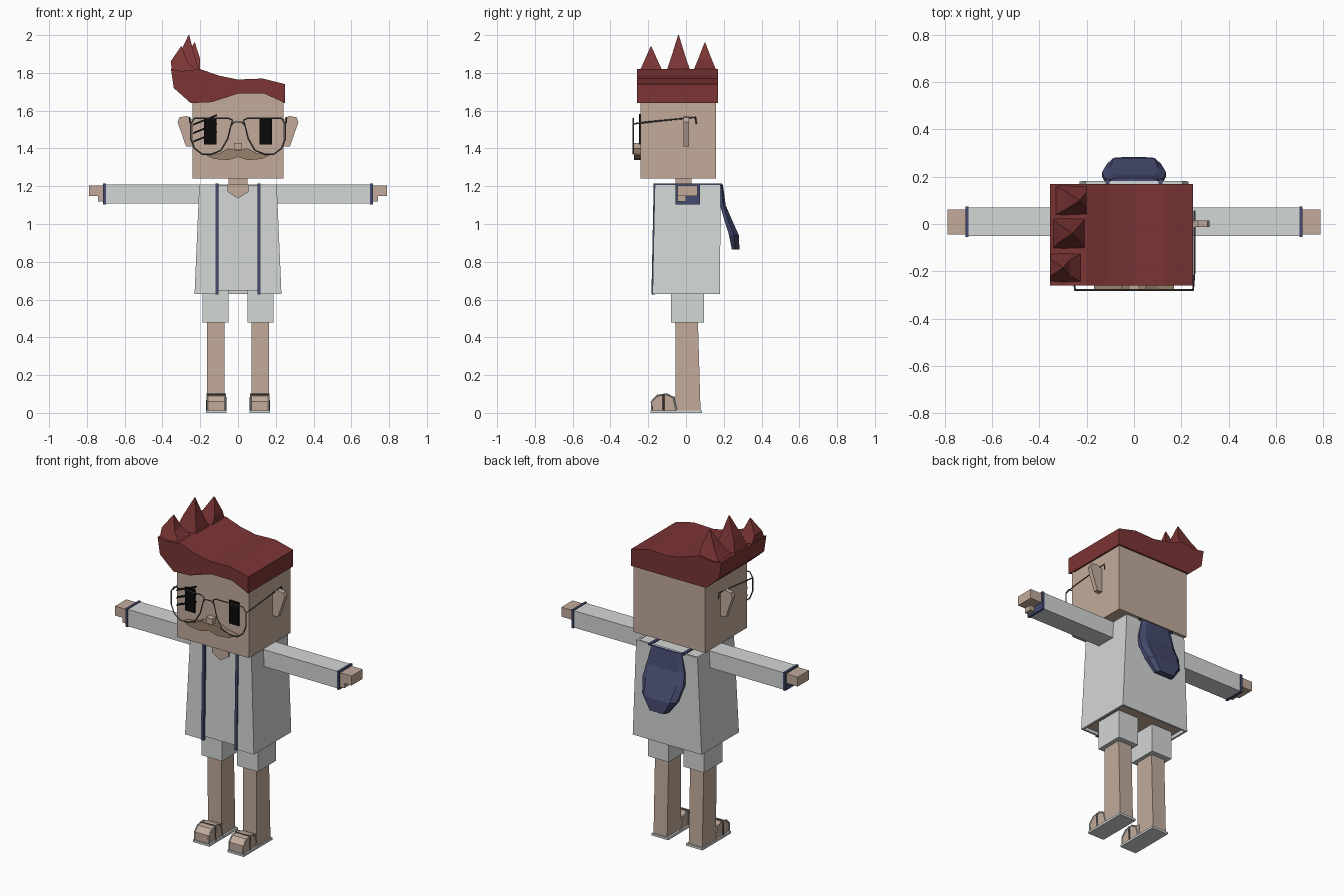
import bpy, bmesh

cube = bpy.data.objects.get("Cube")
if cube:
    bpy.data.objects.remove(cube, do_unlink=True)


def material(name, rgb):
    m = bpy.data.materials.new(name)
    m.use_nodes = True
    m.diffuse_color = (*rgb, 1)
    m.node_tree.nodes["Principled BSDF"].inputs["Base Color"].default_value = (*rgb, 1)
    return m


SKIN = material("skin", (0.54, 0.41, 0.33))
CLOTH = material("pale_cloth", (0.65, 0.68, 0.67))
HAIR = material("red_hair", (0.2, 0.035, 0.035))
BLUE = material("navy_trim", (0.06, 0.07, 0.16))
BROWN = material("moustache_brown", (0.32, 0.22, 0.15))
BLACK = material("black", (0.003, 0.003, 0.003))
WIRE = material("grey_wire", (0.1, 0.1, 0.095))


def loft(name, rings, *mats):
    """Join equal-length rings of points and cap both ends."""
    bm = bmesh.new()
    loops = [[bm.verts.new(p) for p in ring] for ring in rings]
    for a, b in zip(loops, loops[1:]):
        for i in range(len(a)):
            j = (i + 1) % len(a)
            bm.faces.new((a[i], a[j], b[j], b[i]))
    bm.faces.new(loops[0])
    bm.faces.new(loops[-1])
    bmesh.ops.recalc_face_normals(bm, faces=bm.faces)
    me = bpy.data.meshes.new(name)
    bm.to_mesh(me)
    bm.free()
    for m in mats:
        me.materials.append(m)
    ob = bpy.data.objects.new(name, me)
    bpy.context.collection.objects.link(ob)
    return ob


def rect(x0, x1, y0, y1, z):
    return [(x0, y0, z), (x1, y0, z), (x1, y1, z), (x0, y1, z)]


def box(name, x, y, z, *mats):
    return loft(name, [rect(*x, *y, z[0]), rect(*x, *y, z[1])], *mats)


def slab(name, outline, y0, y1, mat):
    """Extrude an x/z outline along y."""
    return loft(name, [[(x, y, z) for x, z in outline] for y in (y0, y1)], mat)


def wire(name, points, radius, mat, closed=False):
    cu = bpy.data.curves.new(name, "CURVE")
    cu.dimensions = "3D"
    cu.bevel_depth = radius
    cu.bevel_resolution = 0
    sp = cu.splines.new("POLY")
    sp.points.add(len(points) - 1)
    for p, co in zip(sp.points, points):
        p.co = (*co, 1)
    sp.use_cyclic_u = closed
    cu.materials.append(mat)
    ob = bpy.data.objects.new(name, cu)
    bpy.context.collection.objects.link(ob)


def sided(s, a, b):
    return tuple(sorted((s * a, s * b)))


# Head and neck
box("head", (-0.24, 0.24), (-0.24, 0.16), (1.24, 1.74), SKIN)
box("neck", (-0.05, 0.05), (-0.055, 0.03), (1.18, 1.25), SKIN)

# Hair: swept cap with a wavy fringe and a straight back edge
top = [(0.25, 1.74), (0.13, 1.77), (0, 1.765), (-0.1, 1.785), (-0.2, 1.82),
       (-0.3, 1.81), (-0.355, 1.82), (-0.34, 1.72), (-0.25, 1.64)]
fringe = [(-0.14, 1.645), (0, 1.69), (0.14, 1.69), (0.25, 1.64)]
straight = [(x, 1.64) for x, z in fringe]
loft("hair", [[(x, y, z) for x, z in top + edge] for y, edge in
              ((-0.26, fringe), (-0.235, fringe), (-0.22, straight), (0.17, straight))], HAIR)
for yc, tip_x, tip_z in ((-0.185, -0.3, 1.94), (-0.04, -0.26, 2.0), (0.1, -0.23, 1.96)):
    mid = 1.8 + 0.45 * (tip_z - 1.8)
    loft("hair_spike", [rect(-0.35, -0.2, yc - 0.07, yc + 0.07, 1.79),
                        rect(tip_x - 0.055, tip_x + 0.03, yc - 0.036, yc + 0.036, mid),
                        rect(tip_x - 0.002, tip_x + 0.002, yc - 0.002, yc + 0.002, tip_z)], HAIR)

# Face
box("nose", (-0.022, 0.022), (-0.275, -0.24), (1.395, 1.43), SKIN)
half = [(0.05, 1.4), (0.1, 1.375), (0.17, 1.365), (0.13, 1.345), (0.05, 1.338)]
slab("moustache", [(0, 1.39)] + half + [(0, 1.355)] + [(-x, z) for x, z in half[::-1]],
     -0.275, -0.238, BROWN)
for z in (1.43, 1.475, 1.52):
    slab("eye_slash", [(-0.24, z), (-0.11, z + 0.052), (-0.11, z + 0.062), (-0.235, z + 0.012)],
         -0.248, -0.241, BLACK)
lens = [(0.03, 1.55), (0.05, 1.56), (0.23, 1.56), (0.25, 1.53), (0.25, 1.45), (0.23, 1.4),
        (0.19, 1.37), (0.14, 1.37), (0.09, 1.39), (0.055, 1.45)]
ear = [(0.235, 1.41), (0.275, 1.41), (0.32, 1.54), (0.31, 1.565), (0.27, 1.572), (0.235, 1.55)]
for s in (1, -1):
    box("eye", sided(s, 0.115, 0.18), (-0.25, -0.241), (1.42, 1.56), BLACK)
    slab("ear", [(s * x, z) for x, z in ear], -0.012, 0.015, SKIN)
    wire("glasses_rim", [(s * x, -0.28, z) for x, z in lens], 0.004, WIRE, True)
    wire("glasses_temple", [(s * 0.25, -0.28, 1.53), (s * 0.256, -0.2, 1.54),
                            (s * 0.256, 0.05, 1.565), (s * 0.256, 0.055, 1.53)], 0.004, WIRE)
wire("glasses_bridge", [(-0.04, -0.28, 1.52), (-0.02, -0.28, 1.54),
                        (0.02, -0.28, 1.54), (0.04, -0.28, 1.52)], 0.004, WIRE)


# Open coat around a closed shirt
def coat_ring(hx, front, back, z, t=0.012):
    side = [(0.11, front), (hx, front), (hx, back)]
    inner = [(hx - t, back - t), (hx - t, front + t), (0.11, front + t)]
    pts = side + [(-x, y) for x, y in side[::-1]]
    pts += [(-x, y) for x, y in inner[::-1]] + inner
    return [(x, y, z) for x, y in pts]


loft("coat", [coat_ring(0.23, -0.177, 0.18, 0.63), coat_ring(0.205, -0.165, 0.183, 1.21)], CLOTH)
shirt = loft("shirt", [rect(-0.215, 0.215, -0.168, 0.166, 0.648),
                       rect(-0.195, 0.195, -0.156, 0.172, 1.206)], CLOTH, SKIN)
for f in shirt.data.polygons:
    f.material_index = int(f.normal.z < -0.9)
slab("open_neckline", [(-0.055, 1.208), (0.055, 1.208), (0.055, 1.17), (0, 1.135), (-0.055, 1.17)],
     -0.169, -0.161, SKIN)

# Hood hanging on the back: a bent rim with an inset panel
rows = [(1.21, 0.1, 0.18, 0.195), (1.1, 0.125, 0.18, 0.21), (1.03, 0.135, 0.2, 0.24),
        (0.94, 0.115, 0.228, 0.28), (0.865, 0.06, 0.243, 0.283)]
loft("hood", [[(-w, y0, z), (w, y0, z), (w, (y0 + y1) / 2, z), (w * 0.75, y1, z),
               (-w * 0.75, y1, z), (-w, (y0 + y1) / 2, z)] for z, w, y0, y1 in rows], BLUE)

for s in (1, -1):
    # Coat trim, running over the shoulder to the hood
    a, b = sided(s, 0.103, 0.12)
    loft("front_trim", [rect(a, b, -0.183, -0.165, 0.627),
                        rect(a, b, -0.171, -0.155, 1.213)], BLUE)
    box("shoulder_trim", (a, b), (-0.171, 0.19), (1.203, 1.214), BLUE)
    # Arm
    box("sleeve", sided(s, 0.19, 0.705), (-0.05, 0.07), (1.108, 1.21), CLOTH)
    box("cuff", sided(s, 0.7, 0.714), (-0.055, 0.073), (1.104, 1.214), BLUE)
    box("hand", sided(s, 0.71, 0.79), (-0.045, 0.062), (1.147, 1.204), SKIN)
    box("thumb", sided(s, 0.71, 0.742), (-0.045, 0.0), (1.118, 1.15), SKIN)
    # Leg
    box("shorts_leg", sided(s, 0.05, 0.188), (-0.08, 0.095), (0.478, 0.65), CLOTH)
    loft("leg", [rect(*sided(s, 0.072, 0.163), -0.055, 0.077, 0.01),
                 rect(*sided(s, 0.072, 0.163), -0.057, 0.063, 0.49)], SKIN)
    # Foot and sandal
    foot = [(-0.04, 0.01), (-0.18, 0.01), (-0.18, 0.06), (-0.15, 0.09), (-0.1, 0.096), (-0.04, 0.08)]
    loft("foot", [[(s * x, y, z) for y, z in foot] for x in (0.07, 0.16)], SKIN)
    box("sandal_sole", sided(s, 0.06, 0.17), (-0.188, 0.085), (0, 0.013), CLOTH)
    arch = [(-0.182, 0.012), (-0.183, 0.06), (-0.15, 0.093), (-0.1, 0.1), (-0.065, 0.08), (-0.05, 0.012)]
    for x in (0.067, 0.163):
        wire("sandal_side_strap", [(s * x, y, z) for y, z in arch], 0.004, CLOTH)
    wire("sandal_cross_strap", [(s * x, -0.12, z) for x, z in
                                ((0.066, 0.01), (0.066, 0.098), (0.164, 0.098), (0.164, 0.01))],
         0.005, WIRE)
